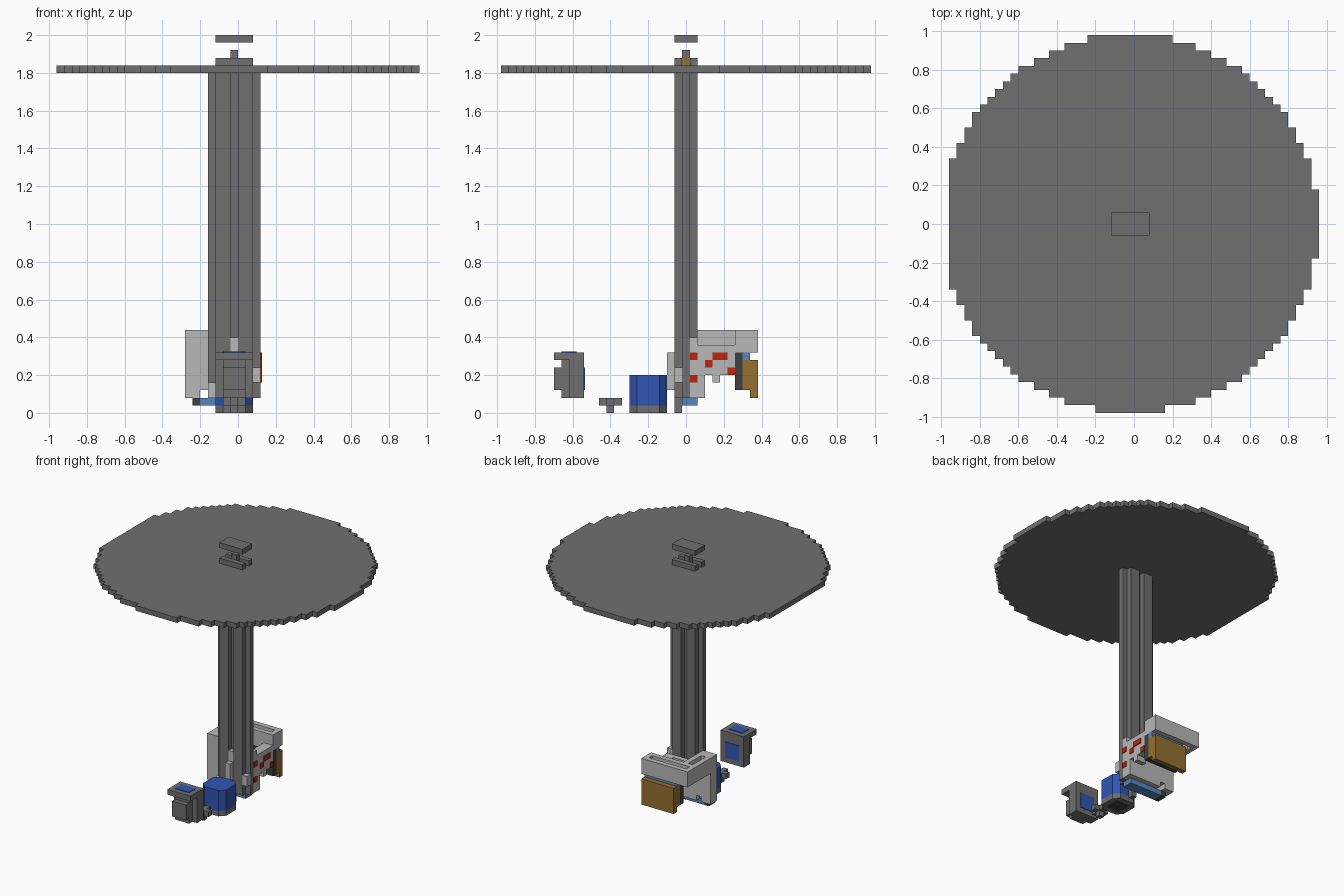
import bpy
import bmesh
import math

U = 0.04  # size of one block

old = bpy.data.objects.get("Cube")
if old:
    bpy.data.objects.remove(old)


def material(name, r, g, b):
    mat = bpy.data.materials.new(name)
    mat.use_nodes = True
    mat.diffuse_color = (r, g, b, 1)
    mat.node_tree.nodes["Principled BSDF"].inputs["Base Color"].default_value = (r, g, b, 1)
    return mat


grey = material("mid grey", .16, .16, .16)
dark = material("dark grey", .05, .05, .05)
light = material("light grey", .48, .48, .48)
blue = material("deep blue", .03, .09, .45)
sky = material("light blue", .1, .23, .5)
brown = material("brown", .3, .16, .03)
red = material("red", .52, .017, .004)


def finish(name, bm, mat):
    """Turn block coordinates into world units and link the object."""
    bmesh.ops.recalc_face_normals(bm, faces=bm.faces)
    for v in bm.verts:
        v.co = (v.co.x * U, (v.co.y - .5) * U, v.co.z * U)
    mesh = bpy.data.meshes.new(name)
    bm.to_mesh(mesh)
    bm.free()
    mesh.materials.append(mat)
    obj = bpy.data.objects.new(name, mesh)
    bpy.context.scene.collection.objects.link(obj)
    return obj


def blocks(name, mat, *boxes):
    """One object from boxes given as (x range, y range, z range)."""
    bm = bmesh.new()
    for ranges in boxes:
        verts = bmesh.ops.create_cube(bm, size=1)["verts"]
        for v in verts:
            v.co = [lo + (c + .5) * (hi - lo) for c, (lo, hi) in zip(v.co, ranges)]
    return finish(name, bm, mat)


def prism(name, mat, outline, bottom, top):
    bm = bmesh.new()
    face = bm.faces.new([bm.verts.new((x, y, bottom)) for x, y in outline])
    new = bmesh.ops.extrude_face_region(bm, geom=[face])["geom"]
    for v in new:
        if isinstance(v, bmesh.types.BMVert):
            v.co.z = top
    return finish(name, bm, mat)


def octagon(x0, x1, y0, y1):
    """Rectangle with its corners cut by one block."""
    return [(x0 + 1, y0), (x1 - 1, y0), (x1, y0 + 1), (x1, y1 - 1),
            (x1 - 1, y1), (x0 + 1, y1), (x0, y1 - 1), (x0, y0 + 1)]


# Large stepped disc, flattened on one side
right_edge, left_edge = [], []
for k in range(-24, 25):
    half = math.isqrt(600 - k * k) + (k == 24)
    for y in (k, k + 1):
        right_edge.append((half, y))
        left_edge.append((max(-half - 1, -24), y))
outline = list(dict.fromkeys(right_edge + left_edge[::-1]))
prism("rotor_disc", grey, outline, 45, 46)

# Twin pillars with a recessed core between
WIDE = (-3, 2)
MID = (-1, 0)
blocks("left_pillar", grey, ((0, 2), (-1, 2), (2, 45)), ((2, 3), (0, 1), (2, 45)))
blocks("right_pillar", grey, ((-3, -1), (-1, 2), (2, 45)), ((-4, -3), (0, 1), (2, 45)))
blocks("pillar_core", grey, (MID, (0, 1), (2, 45)))
blocks("foot_peg", grey, (MID, (-1, 0), (0, 2)))

# Hub above the disc
blocks("hub_rails", grey, (WIDE, (-1, 0), (46, 47)), (WIDE, (1, 2), (46, 47)))
blocks("hub_block", brown, (MID, (0, 1), (46, 47)))
blocks("hub_cap", grey, (MID, (0, 1), (47, 48)))
blocks("top_plate", grey, (WIDE, (-1, 2), (49, 50)))

# Front lantern box
blocks("lantern_roof", grey, (WIDE, (-17, -13), (7, 8)))
blocks("lantern_back", grey, (WIDE, (-14, -13), (2, 7)))
blocks("lantern_body", grey, (WIDE, (-15, -14), (2, 7)), ((-2, 1), (-16, -15), (2, 7)),
       ((-2, 1), (-17, -16), (3, 6)))
blocks("lantern_blue_panels", blue, ((-2, 1), (-16, -14), (8, 8.1)),
       ((-2, 1), (-13, -12.9), (3, 6)))

# Small connector
blocks("connector", grey, (MID, (-11, -8), (1, 2)), ((-2, 1), (-10, -9), (1, 2)),
       (MID, (-10, -9), (0, 1)))

# Blue drum on its base
prism("drum", blue, octagon(-3, 2, -7, -2), 1, 5)
prism("drum_base", grey, octagon(-3, 2, -7, -2), 0, 1)
blocks("drum_base_panel", dark, ((-2, 1), (-6, -3), (-.01, .05)))

# Light brackets around the pillars
blocks("front_bracket", light, (MID, (-2, -1), (3, 8)), (MID, (-1, 0), (8, 10)))
blocks("left_bracket", light, ((2, 3), (-1, 0), (4, 6)), ((2, 3), (1, 2), (2, 10)))
blocks("right_bracket", light, ((-4, -3), (-1, 0), (2, 4)))

# Rear housing: wall, side bar, rear bar and inner arm
blocks("rear_wall", light, ((-7, -5), (1, 3), (2, 11)), ((-5, -4), (1, 3), (3, 11)),
       ((-4, 3), (2, 3), (2, 9)))
blocks("side_bar", light, ((-7, -6), (3, 7), (8, 11)), ((-5, -4), (3, 7), (8, 11)),
       ((-6, -5), (3, 7), (8, 10)))
blocks("rear_bar", light, ((-7, 3), (7, 8), (8, 11)), ((-7, 3), (9, 10), (8, 11)),
       ((-7, -6), (8, 9), (8, 11)), ((2, 3), (8, 9), (8, 11)),
       ((-6, 2), (8, 9), (9, 10)))
blocks("inner_arm", light, ((1, 3), (3, 7), (5, 9)), ((1, 3), (4, 5), (4, 5)))

# Brown rear panel with dark backing
blocks("rear_panel", brown, ((-4, 3), (8, 9), (3, 7)), ((-4, 3), (9, 10), (2, 7)))
blocks("panel_backing", dark, ((-4, 3), (7, 8), (3, 8)))
blocks("panel_hinge", sky, ((-4, 3), (8, 9), (7, 8)))

# Blue strip under the wall
blocks("lower_strip", sky, ((-5, 2), (0, 2), (1, 2)))
blocks("strip_end", dark, ((-6, -5), (0, 2), (1, 2)))

# Red markers on the side of the arm
for i, (y, z, length) in enumerate([(1, 7, 1), (1, 4, 1), (3, 6, 1), (4, 7, 2), (6, 5, 1)]):
    blocks(f"red_marker_{i}", red, ((3, 3.15), (y, y + length), (z, z + 1)))
